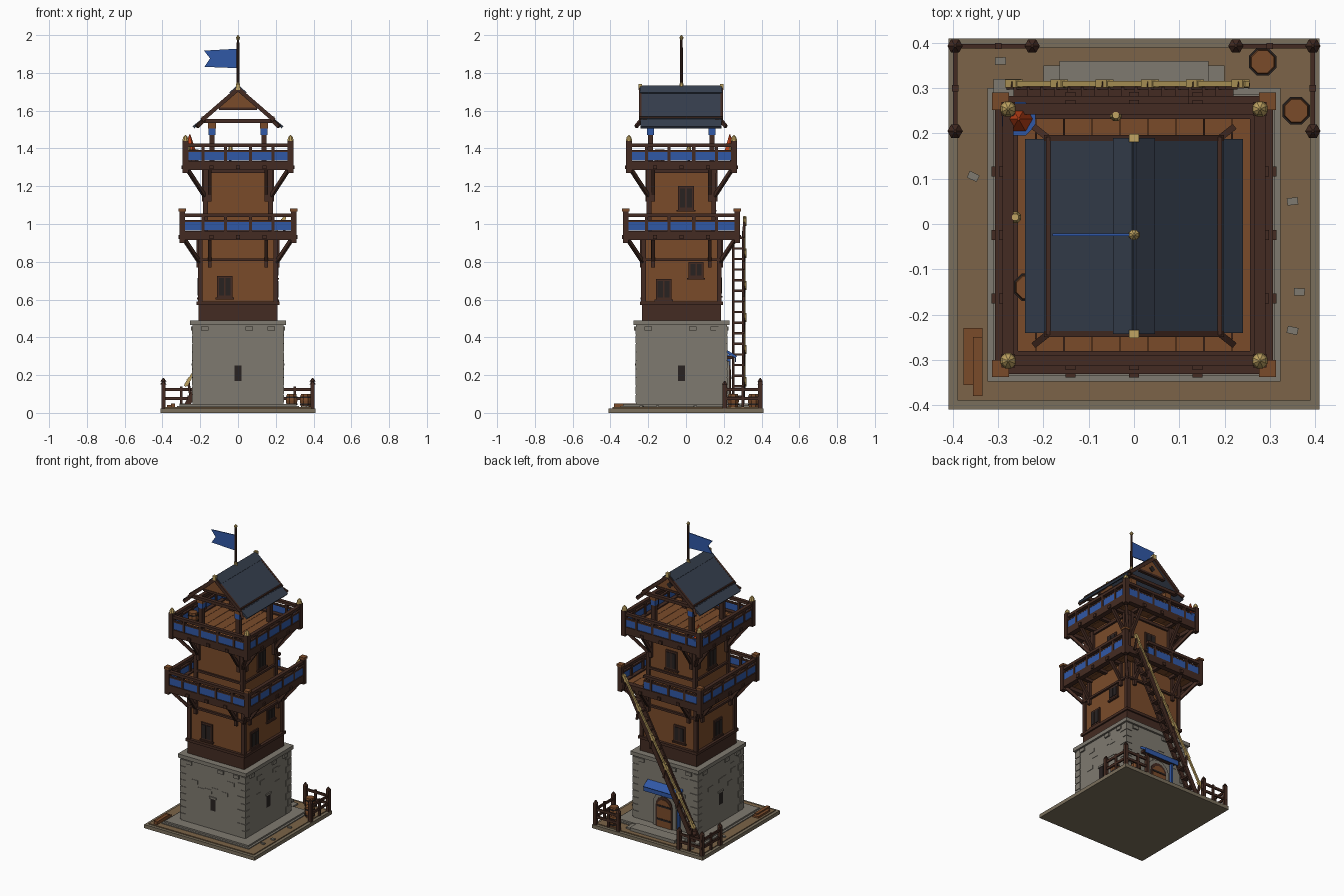
import bpy, bmesh, math, random
from mathutils import Matrix, Vector

if "Cube" in bpy.data.objects:
    bpy.data.objects.remove(bpy.data.objects["Cube"])

random.seed(4)
C = -0.024            # tower centre along y

def srgb(r, g, b):
    f = lambda v: v / 12.92 if v <= 0.04045 else ((v + 0.055) / 1.055) ** 2.4
    return (f(r / 255), f(g / 255), f(b / 255), 1)

COLOURS = {"plank_brown": (122, 75, 42), "dark_timber": (68, 43, 34), "stone": (127, 122, 112),
           "dirt": (124, 100, 72), "base_rim": (122, 111, 92), "cloth_blue": (48, 88, 166),
           "slate": (54, 63, 78), "straw_gold": (192, 164, 98), "fire_orange": (190, 66, 24),
           "dark_iron": (40, 34, 33)}
MATS = {}
for n, c in COLOURS.items():
    MATS[n] = bpy.data.materials.new(n)
    MATS[n].diffuse_color = srgb(*c)

PARTS = {}            # part name -> (bmesh, material); pieces gather here
I4 = Matrix.Identity(4)

def part(name, mat):
    return PARTS.setdefault(name, (bmesh.new(), mat))[0]

def box(bm, x0, x1, y0, y1, z0, z1, M=I4):
    m = Matrix.Translation(((x0 + x1) / 2, (y0 + y1) / 2, (z0 + z1) / 2)) @ Matrix.Diagonal((x1 - x0, y1 - y0, z1 - z0, 1))
    bmesh.ops.create_cube(bm, size=1, matrix=M @ m)

def beam(bm, a, b, w, t, M=I4):
    """Box from a to b: w is the horizontal width, t the other thickness."""
    a, b = Vector(a), Vector(b)
    d = (b - a).normalized()
    s = Vector((0, 0, 1)).cross(d)
    s = s.normalized() if s.length > 1e-4 else Vector((1, 0, 0))
    R = Matrix((s, d.cross(s), d)).transposed().to_4x4()
    m = Matrix.Translation((a + b) / 2) @ R @ Matrix.Diagonal((w, t, (b - a).length, 1))
    bmesh.ops.create_cube(bm, size=1, matrix=M @ m)

def cone(bm, x, y, z0, z1, r0, r1, n=8):
    bmesh.ops.create_cone(bm, cap_ends=True, segments=n, radius1=r0, radius2=r1, depth=z1 - z0,
                          matrix=Matrix.Translation((x, y, (z0 + z1) / 2)) @ Matrix.Rotation(math.pi / n, 4, 'Z'))

def prism(bm, pts, y0, y1):
    """Extrude an x,z outline from y0 to y1."""
    f = bm.faces.new([bm.verts.new((x, y0, z)) for x, z in pts])
    g = bmesh.ops.extrude_face_region(bm, geom=[f])
    bmesh.ops.translate(bm, vec=(0, y1 - y0, 0), verts=[v for v in g["geom"] if isinstance(v, bmesh.types.BMVert)])

def square(bm, h, z0, z1):
    box(bm, -h, h, C - h, C + h, z0, z1)

# local side frames: x along the wall, -y outward; 0 front, 1 right, 2 back, 3 left
SIDES = [Matrix.Translation((0, C, 0)) @ Matrix.Rotation(k * math.pi / 2, 4, 'Z') for k in range(4)]

# ground slab and plinth
box(part("ground_rim", "base_rim"), -.41, .41, -.41, .41, 0, .024)
box(part("ground_dirt", "dirt"), -.39, .39, -.39, .39, .01, .03)
stone = part("stone_base", "stone")
square(stone, .324, .02, .036)
square(stone, .31, .03, .046)
square(stone, .24, .03, .47)
square(stone, .253, .465, .49)
box(stone, -.165, .165, .28, .36, .02, .05)
box(stone, -.2, .2, .28, .35, .02, .04)
box(stone, -.31, -.25, .28, .32, .02, .05)

# stone blocks: corner quoins, corbels and loose raised stones
blocks = part("stone_blocks", "stone")
iron = part("iron_slits", "dark_iron")
for k, M in enumerate(SIDES):
    for i in range(9):
        w = .06 if (i + k) % 2 else .035
        box(blocks, .243 - w, .244, -.244, -.2, .055 + i * .045, .095 + i * .045, M)
    for x in (-.175, .06, .175):
        box(blocks, x - .02, x + .02, -.25, -.235, .435, .458, M)
    for i in range(6):
        x, z = random.uniform(-.16, .16), random.uniform(.26, .4)
        box(blocks, x - .025, x + .025, -.2425, -.23, z, z + .025, M)
    if k != 2:
        box(iron, -.019, .019, -.243, -.235, .17, .25, M)
        box(blocks, -.026, .026, -.247, -.235, .25, .262, M)

# arched back door with stone surround and blue hood
def arch(w, h):
    return [(w, .045), (w, h)] + [(w * math.cos(t * math.pi / 8), h + w * math.sin(t * math.pi / 8)) for t in range(1, 8)] + [(-w, h), (-w, .045)]
B = C + .24
prism(part("door_surround", "stone"), arch(.085, .19), B - .01, B + .014)
prism(part("door_panel", "dark_timber"), arch(.06, .19), B, B + .019)
prism(part("door_leaf", "plank_brown"), arch(.05, .18), B, B + .022)
for z in (.09, .18):
    box(part("door_bands", "dark_iron"), -.05, .05, B, B + .025, z, z + .012)
hood = part("door_hood", "cloth_blue")
beam(hood, (0, B, .325), (0, B + .05, .295), .26, .014)
box(hood, -.13, .13, B + .044, B + .05, .27, .296)
box(hood, -.112, -.1, B, B + .02, .06, .31)
box(part("hood_beam", "dark_timber"), -.125, .125, B, B + .03, .285, .3)

# timber tower body
wall = part("plank_walls", "plank_brown")
dark = part("timber_frame", "dark_timber")
square(dark, .21, .485, .575)
square(wall, .202, .57, .93)
square(wall, .172, .93, 1.31)
square(dark, .22, .572, .59)
for M in SIDES:
    for h, z0, z1 in ((.213, .58, .92), (.184, .94, 1.3)):
        box(dark, h - .025, h, -h, -h + .025, z0, z1, M)
    beam(dark, (-.22, -.209, .81), (.22, -.209, .81), .014, .014, M)
    beam(dark, (-.18, -.178, 1.045), (.18, -.178, 1.045), .012, .014, M)
    beam(dark, (-.18, -.178, 1.28), (.18, -.178, 1.28), .014, .02, M)

# shuttered windows: side, centre along wall, bottom, half width, height, wall offset
frames, shutters = part("window_frames", "dark_timber"), part("window_shutters", "dark_iron")
for k, x, z, w, h, d in ((0, -.07, .61, .035, .115, .202), (1, -.095, .6, .035, .11, .202),
                         (1, .077, .715, .033, .085, .202), (1, .024, 1.075, .036, .125, .172),
                         (3, .02, .61, .035, .115, .202), (2, .08, .62, .035, .11, .202),
                         (2, 0, 1.075, .036, .125, .172), (3, 0, 1.075, .036, .125, .172)):
    M = SIDES[k]
    box(frames, x - w - .006, x + w + .006, -d - .008, -d + .01, z, z + h, M)
    box(frames, x - w - .014, x + w + .014, -d - .014, -d + .01, z - .01, z, M)
    for s in (-1, 1):
        box(shutters, x + s * w / 2 - w / 2 + .004, x + s * w / 2 + w / 2 - .004, -d - .012, -d, z + .012, z + h - .012, M)

# balconies
floor = part("balcony_floors", "plank_brown")
rails = part("balcony_rails", "dark_timber")
blue = part("balcony_panels", "cloth_blue")
gold = part("gold_caps", "straw_gold")
for lvl, (h, zf, wallh, zb) in enumerate(((.295, .955, .205, .8), (.278, 1.325, .177, 1.15))):
    n = 9
    for i in range(n):                                   # floor boards
        x = -h + 2 * h * i / n
        box(floor, x + .001, x + 2 * h / n - .001, C - h, C + h, zf - .016, zf)
    for k, M in enumerate(SIDES):
        box(rails, -h - .008, h + .008, -h - .012, -h + .022, zf - .04, zf + .008, M)
        box(rails, h - .015, h + .015, -h - .015, -h + .015, zf - .055, zf + .115, M)
        for x in (-.14, 0, .14):                         # joists
            box(rails, x - .011, x + .011, -h - .02, -.15, zf - .035, zf - .014, M)
        x0 = -.12 if (lvl == 0 and k == 2) else -h       # gap for the ladder
        box(rails, x0, h, -h - .012, -h + .012, zf + .082, zf + .1, M)
        box(blue, x0, h, -h - .008, -h - .001, zf + .01, zf + .062, M)
        box(rails, x0, h, -h - .009, -h + .006, zf + .056, zf + .066, M)
        for x in (-.185, -.065, .065, .185):
            if x > x0:
                box(rails, x - .008, x + .008, -h - .011, -h + .009, zf, zf + .09, M)
        for x in (-.15, .15):                            # brackets
            beam(rails, (x, -wallh, zb), (x, -h + .005, zf - .035), .018, .018, M)
            box(rails, x - .01, x + .01, -wallh - .014, -wallh + .01, zb - .03, zf - .03, M)
        beam(rails, (wallh, -wallh, zb), (h - .01, -h + .01, zf - .035), .018, .018, M)
        p = M @ Vector((h, -h, 0))
        if lvl:
            cone(gold, p.x, p.y, zf + .115, zf + .133, .018, .014)
            cone(gold, p.x, p.y, zf + .133, zf + .147, .014, .002)
        else:
            box(floor, h - .019, h + .019, -h - .019, -h + .019, zf + .112, zf + .126, M)

# roof posts and open roof frame
R0, R1 = -.243, .19
frame = part("roof_frame", "dark_timber")
for x in (-.138, .138):
    for y in (-.188, .138):
        box(frame, x - .014, x + .014, y - .014, y + .014, 1.32, 1.54)
        box(part("post_bands", "cloth_blue"), x - .018, x + .018, y - .018, y + .018, 1.47, 1.505)
        box(floor, x - .022, x + .022, y - .022, y + .022, 1.505, 1.535)
    box(frame, x - .012, x + .012, R0 + .02, R1 - .02, 1.535, 1.555)
for y in (R0 + .025, R1 - .025):
    box(frame, -.195, .195, y - .012, y + .012, 1.535, 1.555)
    box(frame, -.1, .1, y - .01, y + .01, 1.604, 1.618)
    prism(part("gable_boards", "plank_brown"), [(-.1, 1.615), (.1, 1.615), (0, 1.71)], y - .006, y + .006)
prism(part("gable_plate", "dark_iron"), [(-.022, 1.65), (0, 1.628), (.022, 1.65), (0, 1.672)], R1 - .022, R1 - .014)

# slate roof with flared eaves, barge boards and corner tails
slate = part("slate_roof", "slate")
RC, RL = (R0 + R1) / 2, R1 - R0
for s in (-1, 1):
    beam(slate, (0, RC, 1.718), (s * .192, RC, 1.552), RL - .008, .016)
    beam(slate, (s * .185, RC, 1.553), (s * .236, RC, 1.512), RL - .004, .014)
    beam(slate, (0, RC, 1.73), (s * .042, RC, 1.692), RL, .012)
    beam(frame, (s * .188, R0 - .002, 1.562), (s * .188, R1 + .002, 1.562), .012, .014)
    for y in (R0, R1):
        beam(frame, (0, y, 1.715), (s * .192, y, 1.549), .014, .022)
        e = -1 if y == R0 else 1
        beam(frame, (s * .18, y - e * .008, 1.552), (s * .218, y + e * .022, 1.515), .014, .018)
for y in (R0, R1):
    box(gold, -.011, .011, y - .009, y + .009, 1.71, 1.74)

# flagpole and swallow-tailed flag
cone(part("flagpole", "dark_timber"), 0, C, 1.7, 1.985, .009, .007)
cone(gold, 0, C, 1.72, 1.75, .014, .009)
cone(gold, 0, C, 1.975, 1.988, .007, .012)
cone(gold, 0, C, 1.988, 2.0, .012, .002)
prism(part("flag", "cloth_blue"), [(0, 1.825), (0, 1.928), (-.18, 1.918), (-.148, 1.877), (-.178, 1.832)], C - .003, C + .003)

# ladder stair along the back with rope handrail
lad = part("ladder", "dark_timber")
for y in (.25, .303):
    beam(lad, (-.27, y, .04), (.215, y, .955), .012, .03)
for i in range(16):
    t = (i + .8) / 16.3
    x, z = -.27 + .485 * t, .04 + .915 * t
    box(lad, x - .02, x + .02, .25, .303, z - .006, z + .006)
rope = part("rope_rail", "straw_gold")
a, b = Vector((-.28, .31, .14)), Vector((.25, .31, 1.04))
beam(rope, a, b, .012, .012)
for i in range(6):
    p = a.lerp(b, (i + .15) / 5.3)
    beam(lad, p + Vector((0, -.002, .012)), p + Vector((.015, -.004, -.085)), .012, .012)
    beam(rope, p + Vector((-.012, 0, -.02)), p + Vector((.012, 0, .02)), .018, .018)

# corner fences behind the tower
fence = part("fences", "dark_timber")
for s in (-1, 1):
    for x, y, z in ((.395, .393, .165), (.395, .205, .15), (.225, .393, .15)):
        box(fence, s * x - .011, s * x + .011, y - .011, y + .011, .02, z)
        cone(fence, s * x, y, z, z + .02, .017, .003, 6)
    for z in (.075, .125):
        beam(fence, (s * .395, .195, z), (s * .395, .405, z), .01, .016)
        beam(fence, (s * .21, .393, z), (s * .405, .393, z), .01, .016)
    box(fence, s * .395 - .007, s * .395 + .007, .293, .307, .03, .14)
    box(fence, s * .3 - .007, s * .3 + .007, .386, .4, .03, .14)

# barrels, lanterns and brazier
bar, hoops = part("barrels", "plank_brown"), part("barrel_hoops", "dark_iron")
for x, y, z in ((.284, .358, .03), (.358, .25, .03), (-.235, -.14, 1.325)):
    cone(bar, x, y, z, z + .035, .027, .033)
    cone(bar, x, y, z + .035, z + .07, .033, .027)
    for d in (.012, .05):
        cone(hoops, x, y, z + d, z + d + .008, .033, .033)
for x, y in ((-.262, .015), (-.04, .24)):
    cone(gold, x, y, 1.39, 1.425, .014, .008)
    cone(hoops, x, y, 1.33, 1.39, .007, .007)
cone(part("brazier_bowl", "cloth_blue"), -.255, .232, 1.345, 1.39, .022, .04)
cone(part("brazier_flame", "fire_orange"), -.255, .232, 1.385, 1.475, .033, .003, 6)

# plank pile and loose stones
pl = part("spare_planks", "plank_brown")
box(pl, -.376, -.334, -.355, -.23, .03, .042)
box(pl, -.356, -.334, -.38, -.25, .03, .05)
for x, y in ((-.355, .105), (.35, .05), (.35, -.235), (-.295, .36), (.365, -.15)):
    m = Matrix.Translation((x, y, 0)) @ Matrix.Rotation(random.uniform(-.5, .5), 4, 'Z')
    box(blocks, -.012, .012, -.008, .008, .025, .038, m)

# turn the gathered parts into objects
for name, (bm, mat) in PARTS.items():
    bmesh.ops.recalc_face_normals(bm, faces=bm.faces)
    me = bpy.data.meshes.new(name)
    bm.to_mesh(me)
    bm.free()
    me.materials.append(MATS[mat])
    bpy.context.collection.objects.link(bpy.data.objects.new(name, me))

for m in bpy.data.materials:
    if m.users and not m.is_grease_pencil:
        m.use_nodes = True
        m.node_tree.nodes["Principled BSDF"].inputs["Base Color"].default_value = m.diffuse_color
